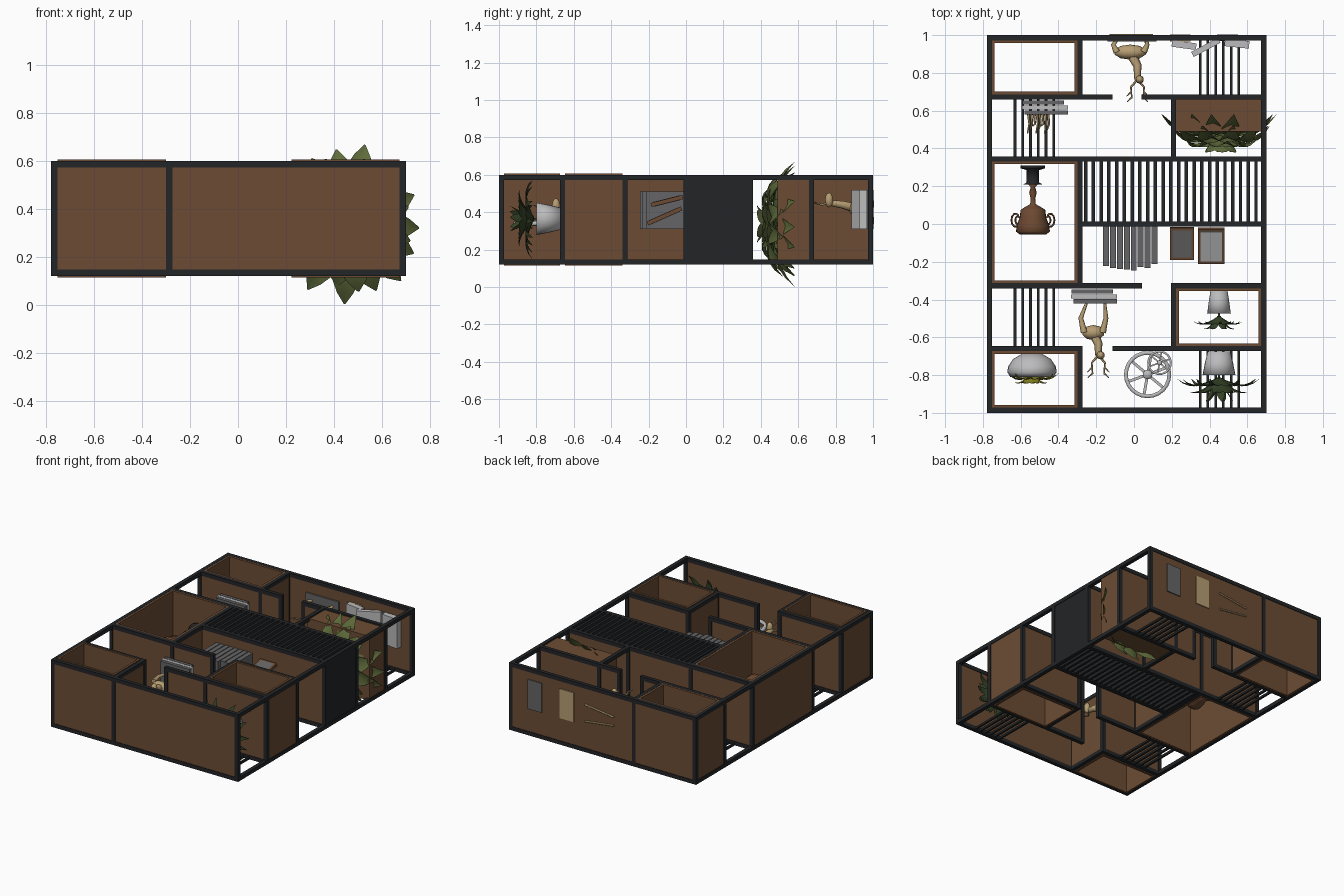
import bpy, bmesh, math, random
from mathutils import Vector, Matrix

random.seed(4)
cube = bpy.data.objects.get("Cube")
if cube:
    bpy.data.objects.remove(cube)


def material(name, *rgb):
    m = bpy.data.materials.new(name)
    m.use_nodes = True
    m.diffuse_color = (*rgb, 1)
    m.node_tree.nodes["Principled BSDF"].inputs["Base Color"].default_value = (*rgb, 1)
    return m


WOOD = material("brown wood", .15, .073, .034)
BLACK = material("black metal", .017, .018, .020)
GREEN = material("leaf green", .115, .15, .045)
DARK = material("dark leaf green", .035, .055, .02)
OLIVE = material("yellow olive", .23, .22, .015)
GREY = material("dark grey", .13, .13, .135)
PALE = material("pale grey", .5, .5, .51)
TAN = material("tan", .47, .34, .17)
COPPER = material("copper brown", .15, .065, .03)

Z0, Z1, T = .12, .60, .027      # frame depth and bar thickness
UP = Matrix.Rotation(math.pi / 2, 4, 'X')      # turns +z to the shelf's upward -y


def finish(name, bm, mat, smooth=False):
    me = bpy.data.meshes.new(name)
    bm.to_mesh(me)
    bm.free()
    me.materials.append(mat)
    if smooth:
        for p in me.polygons:
            p.use_smooth = True
    ob = bpy.data.objects.new(name, me)
    bpy.context.collection.objects.link(ob)
    return ob


def box(name, x0, x1, y0, y1, z0, z1, mat, turn=0, axis='Z'):
    bm = bmesh.new()
    c = Vector((x0 + x1, y0 + y1, z0 + z1)) / 2
    m = Matrix.Translation(c) @ Matrix.Rotation(math.radians(turn), 4, axis)
    bmesh.ops.create_cube(bm, size=1, matrix=m @ Matrix.Diagonal((x1 - x0, y1 - y0, z1 - z0, 1)))
    return finish(name, bm, mat)


def lathe(name, profile, loc, mat, turn=UP, steps=24):
    bm = bmesh.new()
    vs = [bm.verts.new((r, 0, h)) for r, h in profile]
    es = [bm.edges.new(p) for p in zip(vs, vs[1:])]
    bmesh.ops.spin(bm, geom=vs + es, cent=(0, 0, 0), axis=(0, 0, 1), angle=math.tau, steps=steps)
    bmesh.ops.remove_doubles(bm, verts=bm.verts, dist=.0001)
    bmesh.ops.recalc_face_normals(bm, faces=bm.faces)
    bmesh.ops.transform(bm, matrix=Matrix.Translation(loc) @ turn, verts=bm.verts)
    return finish(name, bm, mat, True)


def tube(name, pts, r, mat, tip=1.0):
    cu = bpy.data.curves.new(name, 'CURVE')
    cu.dimensions, cu.bevel_depth, cu.bevel_resolution, cu.use_fill_caps = '3D', r, 1, True
    sp = cu.splines.new('POLY')
    sp.points.add(len(pts) - 1)
    for i, (p, co) in enumerate(zip(sp.points, pts)):
        p.co = (*co, 1)
        p.radius = 1 + (tip - 1) * i / (len(pts) - 1)
    tmp = bpy.data.objects.new(name, cu)
    me = bpy.data.meshes.new_from_object(tmp)
    bpy.data.objects.remove(tmp)
    me.materials.clear()
    me.materials.append(mat)
    bpy.context.collection.objects.link(bpy.data.objects.new(name, me))


def blob(name, loc, size, mat):
    bm = bmesh.new()
    m = Matrix.Translation(loc) @ Matrix.Diagonal((*size, 1))
    bmesh.ops.create_icosphere(bm, subdivisions=2, radius=1, matrix=m)
    finish(name, bm, mat, True)


def plant(name, loc, mat, rings, squash=1.0):
    """Rosette of folded leaves; a ring is (count, length, width, rise, droop)."""
    bm = bmesh.new()
    for k, (count, length, width, rise, droop) in enumerate(rings):
        for i in range(count):
            a = math.tau * (i + .5 * k) / count + random.uniform(-.12, .12)
            out = Vector((math.cos(a), 0, math.sin(a) * squash))
            side = Vector((-math.sin(a), 0, math.cos(a)))
            size = length * random.uniform(.88, 1)
            rows = []
            for j in range(8):
                t = j / 7
                mid = Vector(loc) + out * size * t + Vector((0, droop * t ** 3 - rise * t, 0))
                w = width * max(.04, math.sin(math.pi * min(1, t * .85 + .15)) ** .7)
                rows.append([bm.verts.new(mid + side * w * s - Vector((0, abs(s) * w * .35, 0)))
                             for s in (-1, 0, 1)])
            for r, q in zip(rows, rows[1:]):
                for s in (0, 1):
                    bm.faces.new((r[s], r[s + 1], q[s + 1], q[s]))
    finish(name, bm, mat, True)


def wall(name, x0, y0, x1, y1, panel=True):
    """Framed wall between two points: rails at both depths, end posts, wood infill."""
    h = T / 2
    for z in (Z0, Z1 - T):
        box(name + "_rail", x0 - h, x1 + h, y0 - h, y1 + h, z, z + T, BLACK)
    for x, y in ((x0, y0), (x1, y1)):
        box(name + "_post", x - h, x + h, y - h, y + h, Z0, Z1, BLACK)
    if panel:
        box(name + "_panel", x0 - h * .7, x1 + h * .7, y0 - h * .7, y1 + h * .7, Z0 + .01, Z1 - .01, WOOD)


# Outer frame and shelves
XL, XR, XB, XP, YE = -.766, .687, -.286, .21, .986
YS = (-.66, -.327, 0, .345, .672)
wall("top_wall", XL, -YE, XR, -YE)
wall("base_wall_a", XL, YE, XB, YE)
wall("base_wall_b", XB, YE, XR, YE)
for x in (XL, XR):
    wall("side_frame", x, -YE, x, YE, False)
for x0, x1, y in ((XL, XB, YS[0]), (-.1, XR, YS[0]), (XL, .03, YS[1]), (XP, XR, YS[1]),
                  (XB, XR, YS[2]), (XL, XR, YS[3]), (XL, -.128, YS[4]), (.054, XR, YS[4])):
    wall("shelf", x0, y, x1, y)

# Lined cubbies: side walls plus a thin inner sleeve
for x0, x1, y0, y1, lip in ((XL, XB, YS[4], YE, -.001), (XL, XB, YS[1], YS[3], -.001),
                            (XL, XB, -YE, YS[0], .006), (XP, XR, YS[0], YS[1], .006)):
    for x in (x0, x1):
        wall("cubby_side", x, y0, x, y1)
    a, b, c, d, s = x0 + T / 2, x1 - T / 2, y0 + T / 2, y1 - T / 2, .015
    for q in ((a, a + s, c, d), (b - s, b, c, d), (a, b, c, c + s), (a, b, d - s, d)):
        box("cubby_lining", *q, Z0 - lip, Z1 + lip, WOOD)

# Planter box
wall("planter_side", XP, YS[3], XP, YS[4], False)
box("planter", XP - .008, XR + .008, .49, YS[4], Z0 + .01, Z1 - .01, WOOD)

# Full-depth slats, then thin back slats
for i in range(24):
    x = -.256 + i * .041
    box("screen_slat", x - .009, x + .009, YS[2], YS[3], Z0, Z1, BLACK)
for x0, y0, y1 in ((.35, YS[4], YE), (.35, -YE, YS[0]), (-.63, YS[3], YS[4]), (-.63, YS[0], YS[1])):
    for i in range(6):
        x = x0 + i * .041
        box("back_slat", x - .007, x + .007, y0, y1, Z0, Z0 + .015, BLACK)

# Large overflowing plant
plant("large_plant", (.46, .49, .34), GREEN,
      [(15, .33, .07, .02, .11), (12, .29, .075, .10, .13), (9, .20, .07, .13, .08), (6, .10, .05, .13, .02)], 1.04)

# Potted plants
bowl = [(0, 0), (.05, 0), (.1, .03), (.127, .07), (.13, .10), (.115, .125), (.1, .12), (0, .11)]
lathe("bowl_pot", bowl, (-.54, -.685, .36), PALE)
plant("olive_plant", (-.54, -.79, .36), OLIVE, [(11, .14, .025, .07, .07), (7, .09, .025, .08, .03)])
for x, y, k, ring in ((.45, -.675, 1, [(11, .23, .027, .10, .09), (9, .16, .03, .13, .05), (5, .08, .025, .13, 0)]),
                      (.45, -.345, .72, [(12, .14, .018, .09, .06), (8, .10, .018, .11, .04)])):
    h = .125 if k == 1 else .13
    lathe("tapered_pot", [(0, 0), (.06 * k, 0), (.075 * k, h * .5), (.087 * k, h), (.07 * k, h), (0, h * .85)],
          (x, y, .365), PALE)
    tube("plant_stem", [(x, y - h * .8, .365), (x, y - h - .05, .365)], .006, DARK)
    plant("dark_plant", (x, y - h - .01, .365), DARK, ring)

# Spoked wheels
for x, y, z, r in ((.072, -.797, .34, .125), (.135, -.735, .38, .065)):
    w = r * .16
    lathe("wheel_rim", [(r - w, -.01), (r, -.01), (r, .01), (r - w, .01), (r - w, -.01)], (x, y, z), PALE, Matrix())
    lathe("wheel_hub", [(0, -.015), (r * .2, -.015), (r * .2, .015), (0, .015)], (x, y, z), PALE, Matrix())
    for i in range(3):
        box("wheel_spoke", x - r * .92, x + r * .92, y - r * .06, y + r * .06, z - .006, z + .006, PALE, i * 60 + 20)

# Urn on a dark stand with curled handles
ux, uz = -.535, .36
lathe("urn_stand", [(0, 0), (.065, 0), (.065, .015), (.033, .025), (.033, .09), (.05, .1), (0, .1)], (ux, .31, uz), BLACK)
lathe("urn", [(0, 0), (.03, 0), (.012, .02), (.02, .05), (.012, .08), (.015, .11), (.05, .13), (.065, .14),
              (.07, .18), (.085, .22), (.09, .255), (.07, .27), (0, .26)], (ux, .215, uz), COPPER)
for s in (-1, 1):
    for k in (.6, 1):
        pts = [(ux + s * (.062 + .03 * k + .022 * k * math.cos(a * .6)), .02 + .035 * k * math.sin(a * .6), uz)
               for a in range(-4, 5)]
        tube("urn_handle", pts, .005, COPPER)

# Standing books and leaning framed pictures
for i in range(8):
    x = -.163 + i * .0365
    tall = (.21, .22, .225, .23, .235, .215, .22, .2)[i]
    box("standing_book", x, x + .031, -.012 - tall, -.012, .31, .51, GREY)
for x0, x1, y0, z, tilt, mat in ((.19, .318, -.19, .46, 14, GREY), (.338, .48, -.215, .38, 24, PALE)):
    box("picture_frame", x0, x1, y0, -.015, z - .011, z + .011, WOOD, tilt, 'X')
    box("picture", x0 + .014, x1 - .014, y0 + .014, -.029, z - .013, z + .013, mat, tilt, 'X')

# Book stacks
for cx, y in ((-.48, .658), (-.22, -.342)):
    for i, (w, m) in enumerate(((.11, GREY), (.122, PALE), (.115, GREY))):
        h = .026
        box("stacked_book", cx - w + i * .008, cx + w + i * .008, y - h * (i + 1), y - h * i - .004, .30, .49, m)
for x0, x1, y0, y1, a, m in ((.2, .33, .93, .965, -8, PALE), (.19, .3, .967, 1.002, 0, TAN), (.3, .46, .92, .95, 28, PALE),
                             (.48, .61, .935, .975, -6, PALE), (.44, .55, .97, 1.003, 0, GREY)):
    box("loose_book", x0, x1, y0, y1, .31, .52, m, a)

# Cluster of little carved figures
for i in range(8):
    x, z = -.56 + i * .015, .36 + .03 * math.sin(i * 2.4)
    tube("carved_figure", [(x, .585, z), (x + .006, .53, z), (x - .004, .48 + .02 * (i % 3), z + .01)], .007, TAN, .5)


# Antlered animals
def animal(name, x, foot, body, head, z, spread):
    blob(name + "_body", (x, body, z), (spread * .8, .04, .045), TAN)
    for sx in (-1, 1):
        for sz in (-1, 1):
            hx, hz = x + sx * spread * .65, z + sz * .028
            tube(name + "_leg", [(hx, body, hz), (hx + sx * .018, (foot + body) / 2, hz),
                                 (hx + .012, foot, hz + sz * .01)], .018, TAN, .4)
    nx = x + spread * .35
    tube(name + "_neck", [(x, body, z), (nx, (head + body) / 2, z + .02), (nx, head, z + .03)], .028, TAN, .6)
    blob(name + "_head", (nx + .012, head, z + .045), (.022, .022, .04), TAN)
    for s in (-1, 1):
        beam = [(nx, head, z + .03), (nx + s * .035, head - .04, z + .02), (nx + s * .03, head - .1, z + .035)]
        tube(name + "_antler", beam, .007, TAN, .5)
        for k in (.4, .9):
            p = Vector(beam[1]).lerp(beam[2], k)
            tube(name + "_tine", [p, p + Vector((s * .025, -.025, .015))], .005, TAN, .4)


animal("standing_animal", -.215, -.42, -.575, -.695, .39, .075)
animal("resting_animal", -.02, .99, .91, .765, .42, .11)
for s in (-1, 1):
    tube("folded_leg", [(.1, 1, .40 + s * .06), (-.13, 1, .40 + s * .03)], .006, TAN)
box("animal_base", -.14, .12, .965, .985, .32, .50, GREY)
